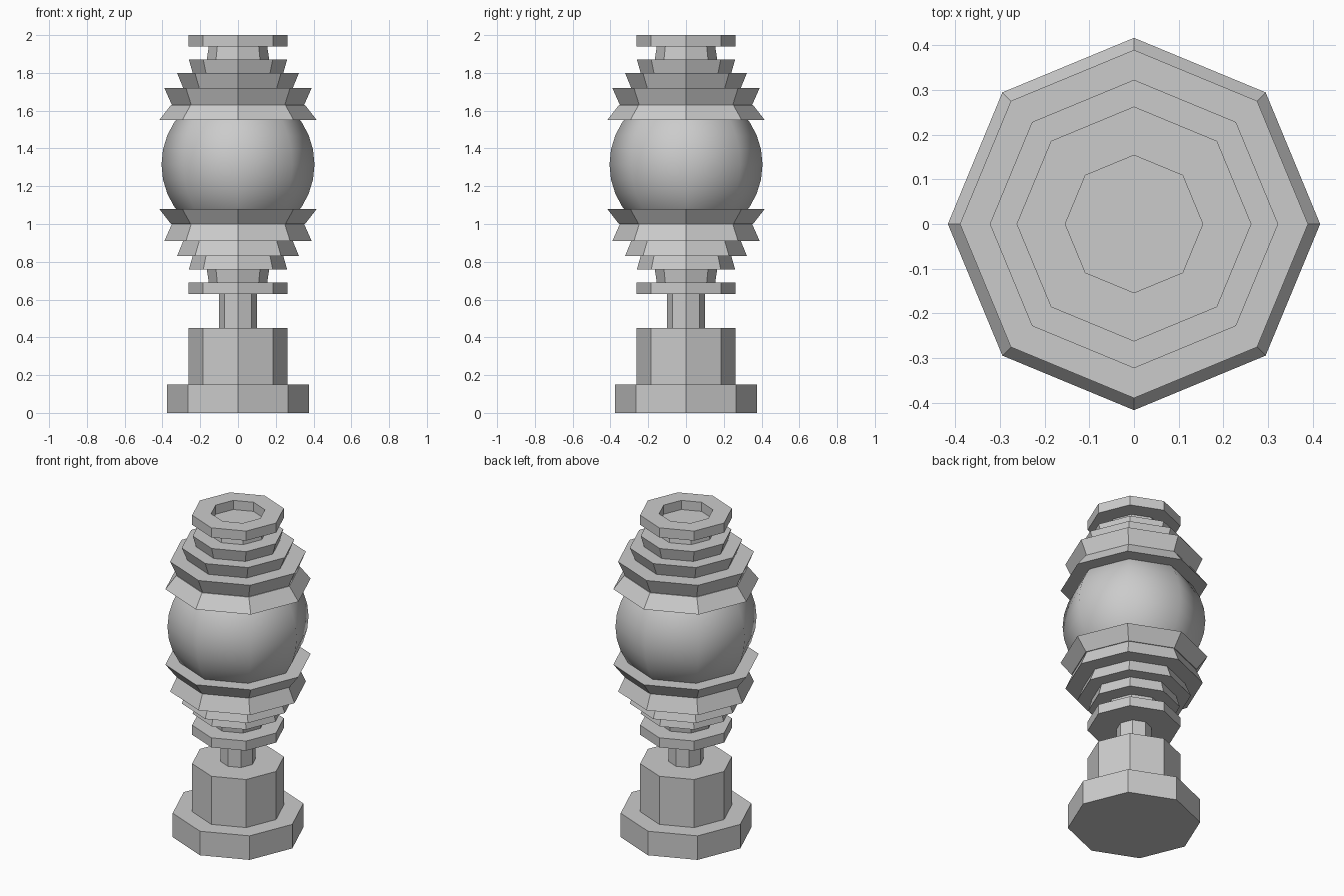
import bpy, bmesh, math

if "Cube" in bpy.data.objects:
    bpy.data.objects.remove(bpy.data.objects["Cube"])

MID = 1.315  # mirror height of the lantern head


def lathe(name, profile):
    """Eight-sided solid spun from (radius, z) points, listed upwards along the outside."""
    bm = bmesh.new()
    rings = []
    for r, z in profile:
        rings.append([bm.verts.new((r * math.cos(i * math.pi / 4),
                                    r * math.sin(i * math.pi / 4), z)) for i in range(8)])
    for a, b in zip(rings, rings[1:]):
        for i in range(8):
            j = (i + 1) % 8
            bm.faces.new((a[i], a[j], b[j], b[i]))
    bm.faces.new(rings[0][::-1])
    bm.faces.new(rings[-1])
    bmesh.ops.recalc_face_normals(bm, faces=bm.faces)
    me = bpy.data.meshes.new(name)
    bm.to_mesh(me)
    bm.free()
    ob = bpy.data.objects.new(name, me)
    bpy.context.collection.objects.link(ob)
    return ob


# Stand
lathe("base", [(0.375, 0), (0.375, 0.15)])
lathe("pedestal", [(0.263, 0.15), (0.263, 0.45)])
lathe("neck", [(0.10, 0.45), (0.10, 0.63)])
lathe("lower_collar", [(0.263, 0.63), (0.263, 0.69)])

# Stepped tiers, mirrored above and below the globe
tiers = [
    ("throat", (0.155, 0.69), (0.165, 0.76)),
    ("small_tier", (0.26, 0.76), (0.24, 0.83)),
    ("middle_tier", (0.323, 0.83), (0.29, 0.91)),
    ("large_tier", (0.39, 0.91), (0.35, 1.00)),
    ("rim", (0.355, 1.00), (0.417, 1.08)),
]
for name, a, b in tiers:
    lathe("lower_" + name, [a, b])
    lathe("upper_" + name, [(b[0], 2 * MID - b[1]), (a[0], 2 * MID - a[1])])

# Top collar with a shallow recess
lathe("top_collar", [(0.263, 1.94), (0.263, 2.0), (0.154, 2.0), (0.154, 1.943)])

# Globe: eight segments, smooth shaded
bpy.ops.mesh.primitive_uv_sphere_add(segments=8, ring_count=16, radius=0.405,
                                     location=(0, 0, MID))
globe = bpy.context.object
globe.name = "globe"
bpy.ops.object.shade_smooth()
